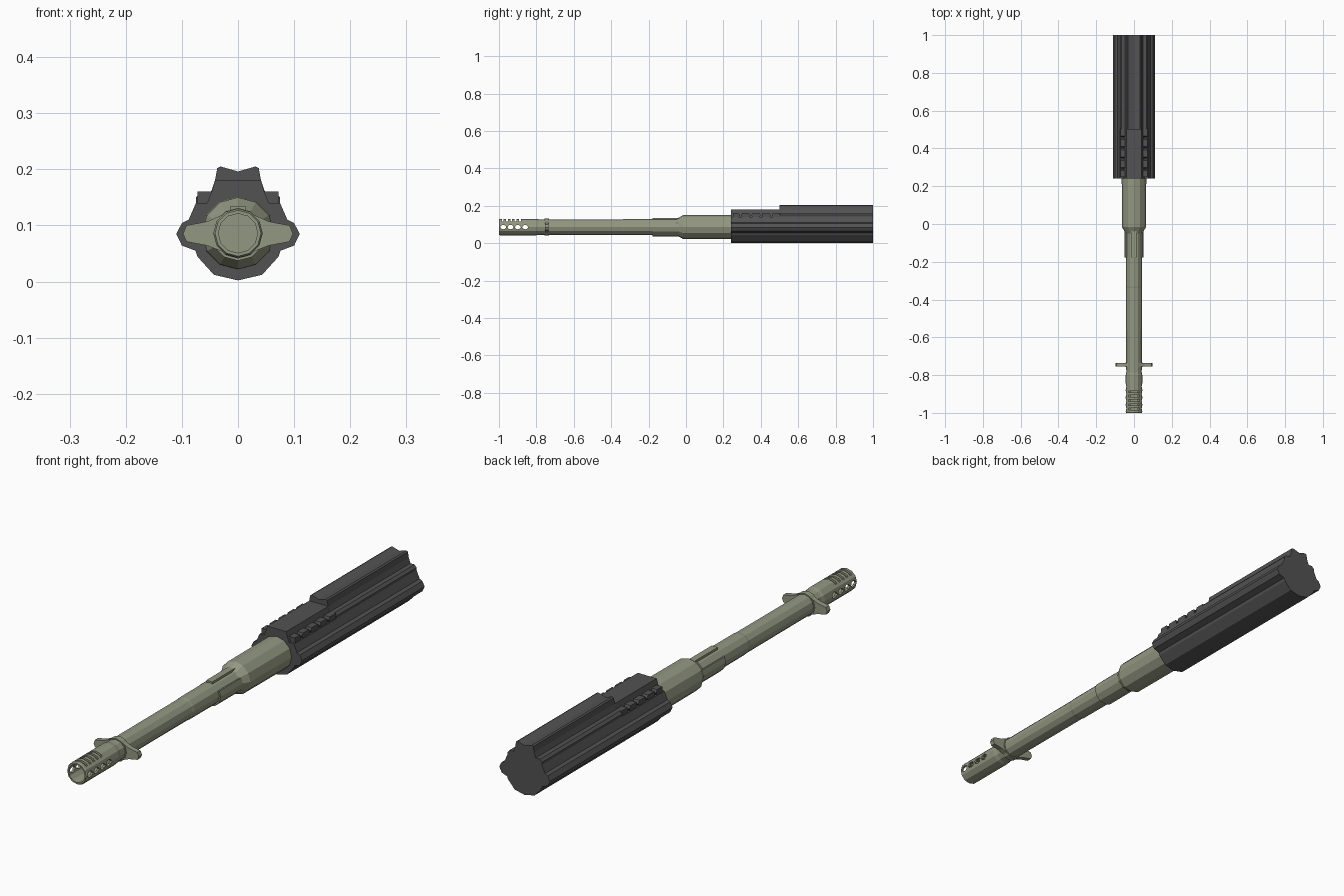
import bpy, bmesh, math
from mathutils import Vector

if "Cube" in bpy.data.objects:
    bpy.data.objects.remove(bpy.data.objects["Cube"])

AX = 0.086   # height of the barrel axis


def material(name, c):
    m = bpy.data.materials.new(name)
    m.diffuse_color = (*c, 1)
    m.use_nodes = True
    m.node_tree.nodes["Principled BSDF"].inputs["Base Color"].default_value = m.diffuse_color
    return m


OLIVE = material("olive", (0.29, 0.31, 0.22))
DARK = material("dark_grey", (0.085, 0.085, 0.085))


def finish(name, bm, mat):
    bmesh.ops.recalc_face_normals(bm, faces=bm.faces)
    me = bpy.data.meshes.new(name)
    bm.to_mesh(me)
    bm.free()
    ob = bpy.data.objects.new(name, me)
    bpy.context.collection.objects.link(ob)
    if mat:
        me.materials.append(mat)
    return ob


def prism(name, pts, vec, mat):
    """Extrude a closed 3D outline along vec."""
    bm = bmesh.new()
    f = bm.faces.new([bm.verts.new(p) for p in pts])
    r = bmesh.ops.extrude_face_region(bm, geom=[f])
    bmesh.ops.translate(bm, vec=vec, verts=[v for v in r["geom"] if isinstance(v, bmesh.types.BMVert)])
    return finish(name, bm, mat)


def section(name, half, y0, y1, mat):
    """Extrude along y a half outline (x, z), mirrored across x = 0."""
    outline = half + [(-x, z) for x, z in reversed(half) if x > 0]
    return prism(name, [(x, y0, z) for x, z in outline], Vector((0, y1 - y0, 0)), mat)


def lathe(name, prof, mat, n=12):
    """Revolve (y, radius) pairs around the barrel axis."""
    bm = bmesh.new()
    rings = [[bm.verts.new((r * math.sin(2 * math.pi * i / n), y, AX + r * math.cos(2 * math.pi * i / n)))
              for i in range(n)] for y, r in prof]
    for a, b in zip(rings, rings[1:]):
        for i in range(n):
            bm.faces.new((a[i], a[(i + 1) % n], b[(i + 1) % n], b[i]))
    bm.faces.new(rings[0])
    bm.faces.new(rings[-1])
    return finish(name, bm, mat)


def cut(target, cutter):
    m = target.modifiers.new("cut", "BOOLEAN")
    m.operation, m.solver, m.object = "DIFFERENCE", "EXACT", cutter
    bpy.context.view_layer.objects.active = target
    bpy.ops.object.modifier_apply(modifier=m.name)
    bpy.data.objects.remove(cutter)


# Ribbed rear body, lower front half and taller rear half
lower = [(0, 0.002), (0.043, 0.012), (0.072, 0.044), (0.076, 0.055), (0.1, 0.064), (0.11, 0.085),
         (0.1, 0.104), (0.088, 0.11), (0.075, 0.14)]
section("front_body", lower + [(0.055, 0.14), (0.047, 0.16), (0.041, 0.18)], 0.24, 0.5, DARK)
section("rear_body", lower + [(0.075, 0.15), (0.066, 0.16), (0.048, 0.16), (0.041, 0.18),
                              (0.037, 0.202), (0.031, 0.205), (0, 0.196)], 0.5, 1.0, DARK)

# Toothed side rails on the front body
for side, s in (("left", -1), ("right", 1)):
    for k in range(5):
        y = 0.245 + k * 0.055
        pts = [(y, 0.138), (y + 0.037, 0.138), (y + 0.044, 0.149), (y + 0.037, 0.16), (y, 0.16), (y - 0.005, 0.149)]
        if k == 0:
            pts = [(max(a, 0.25), b) for a, b in pts[:5]]
        prism(f"{side}_rail_tooth_{k}", [(s * 0.045, a, b) for a, b in pts], Vector((s * 0.027, 0, 0)), DARK)

# Barrel with thick rear chamber
lathe("barrel", [(-0.80, 0.041), (-0.34, 0.0415), (-0.33, 0.043), (-0.05, 0.044),
                 (-0.015, 0.064), (0.25, 0.065)], OLIVE)

# Half sleeve under the barrel and strip on top
sleeve = lathe("lower_sleeve", [(-0.178, 0.049), (-0.03, 0.049)], OLIVE)
cut(sleeve, prism("cutter", [(-0.1, -0.3, 0.107), (0.1, -0.3, 0.107), (0.1, 0.1, 0.107), (-0.1, 0.1, 0.107)],
                  Vector((0, 0, 0.1)), None))
section("top_strip", [(0.013, 0.11), (0.013, 0.135)], -0.178, -0.02, OLIVE)

# Ring with two wings
lathe("sight_ring", [(-0.757, 0.045), (-0.733, 0.045)], OLIVE)
for side, s in (("left", -1), ("right", 1)):
    wing = [(0.03, 0.118), (0.055, 0.107), (0.092, 0.1), (0.098, 0.085), (0.092, 0.071), (0.055, 0.064), (0.03, 0.054)]
    prism(f"{side}_wing", [(s * x, -0.755, z) for x, z in wing], Vector((0, 0.02, 0)), OLIVE)

# Bored muzzle with side ports and top slots
muzzle = lathe("muzzle", [(-1.0, 0.041), (-0.995, 0.044), (-0.8, 0.044), (-0.785, 0.041)], OLIVE)
cut(muzzle, lathe("cutter", [(-1.05, 0.035), (-0.82, 0.035)], None))
for k in range(4):
    y = -0.977 + k * 0.039
    cut(muzzle, prism("cutter", [(-0.1, y + 0.016 * math.cos(i * math.pi / 4), AX + 0.012 * math.sin(i * math.pi / 4))
                                 for i in range(8)], Vector((0.2, 0, 0)), None))
for k in range(5):
    y = -0.985 + k * 0.023
    cut(muzzle, prism("cutter", [(-0.1, y, 0.116), (0.1, y, 0.116), (0.1, y + 0.01, 0.116), (-0.1, y + 0.01, 0.116)],
                      Vector((0, 0, 0.1)), None))
